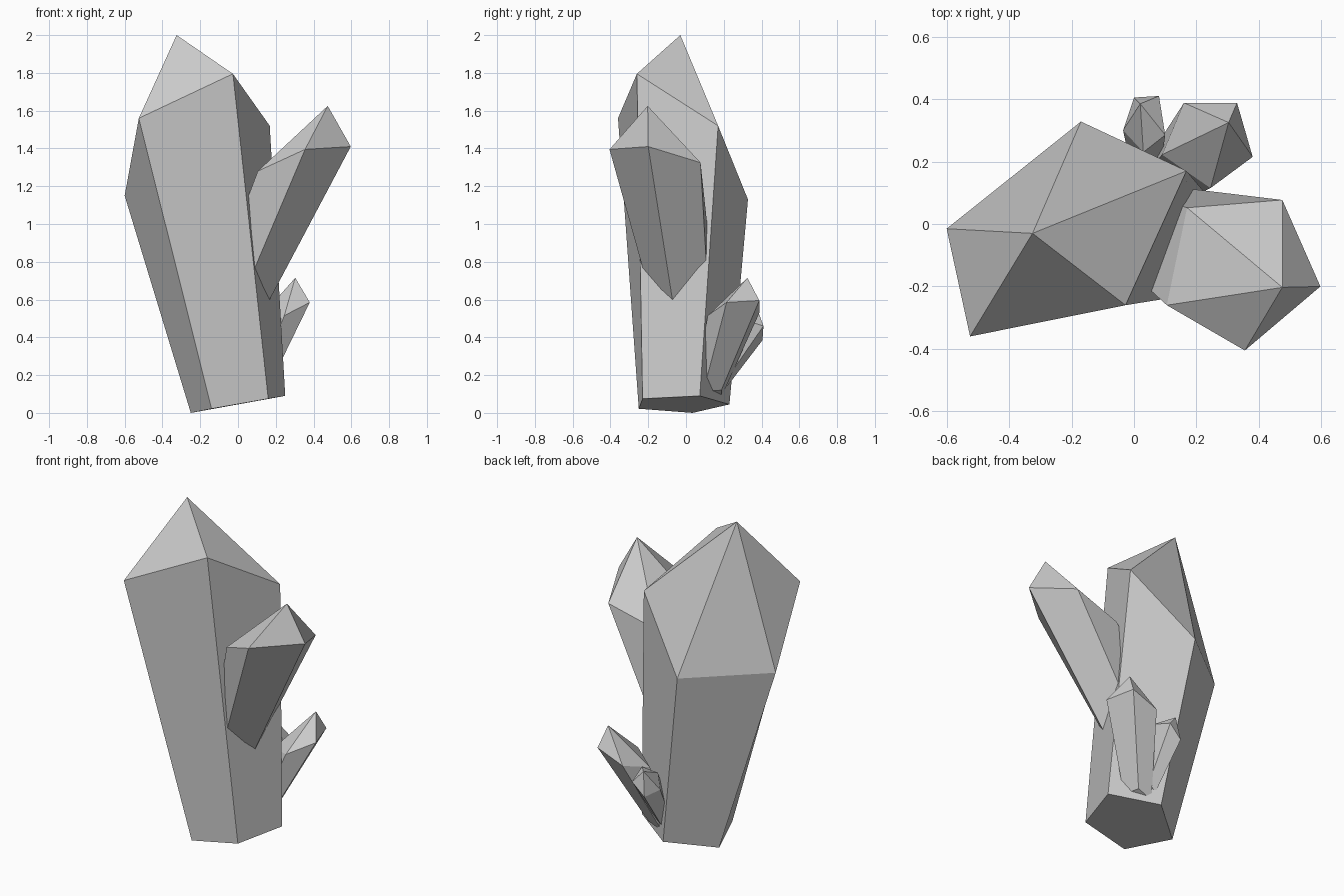
import bpy, bmesh
from mathutils import Vector

if "Cube" in bpy.data.objects:
    bpy.data.objects.remove(bpy.data.objects["Cube"])


def crystal(name, apex, ring, base):
    """Faceted shard: base ring, shoulder ring, pointed tip."""
    bm = bmesh.new()
    low = [bm.verts.new(p) for p in base]
    top = [bm.verts.new(p) for p in ring]
    tip = bm.verts.new(apex)
    n = len(ring)
    for i in range(n):
        j = (i + 1) % n
        bm.faces.new((low[i], low[j], top[j], top[i]))
        bm.faces.new((top[i], top[j], tip))
    bm.faces.new(low[::-1])
    bmesh.ops.recalc_face_normals(bm, faces=bm.faces)
    me = bpy.data.meshes.new(name)
    bm.to_mesh(me)
    bm.free()
    ob = bpy.data.objects.new(name, me)
    bpy.context.collection.objects.link(ob)


def shrunk(ring, centre, k):
    """Smaller copy of a ring moved to a new centre."""
    mid = sum((Vector(p) for p in ring), Vector()) / len(ring)
    return [Vector(centre) + k * (Vector(p) - mid) for p in ring]


# main tall crystal
crystal("main_crystal", (-0.325, -0.03, 2.0),
        [(-0.6, -0.015, 1.15), (-0.525, -0.36, 1.56), (-0.027, -0.26, 1.795),
         (0.168, 0.17, 1.52), (-0.17, 0.328, 1.13)],
        [(-0.25, 0.035, 0.0), (-0.14, -0.25, 0.022), (0.16, -0.23, 0.075),
         (0.25, 0.073, 0.09), (-0.005, 0.23, 0.045)])

# large side crystal, rooted inside the main one
side = [(0.597, -0.2, 1.41), (0.355, -0.405, 1.395), (0.105, -0.26, 1.28),
        (0.17, 0.052, 1.237), (0.475, 0.077, 1.325)]
slopes = [(0.53, -0.158), (0.424, -0.28), (0.38, -0.35), (0.48, -0.17), (0.524, -0.057)]
drops = [1.0, 0.75, 0.6, 0.55, 0.7]
crystal("side_crystal", (0.475, -0.203, 1.625), side,
        [(x - sx * d, y - sy * d, z - d)
         for (x, y, z), (sx, sy), d in zip(side, slopes, drops)])

# low rear crystal
rear = [(0.38, 0.215, 0.585), (0.33, 0.388, 0.595), (0.16, 0.388, 0.528),
        (0.09, 0.222, 0.475), (0.245, 0.115, 0.515)]
crystal("rear_crystal", (0.303, 0.325, 0.715), rear,
        shrunk(rear, (0.075, 0.12, 0.09), 0.55))

# smallest rear crystal
small = [(0.08, 0.41, 0.46), (0.0, 0.405, 0.385), (-0.035, 0.3, 0.4),
         (0.03, 0.23, 0.46), (0.1, 0.285, 0.5)]
crystal("small_crystal", (0.02, 0.385, 0.53), small,
        shrunk(small, (0.04, 0.16, 0.16), 0.6))
